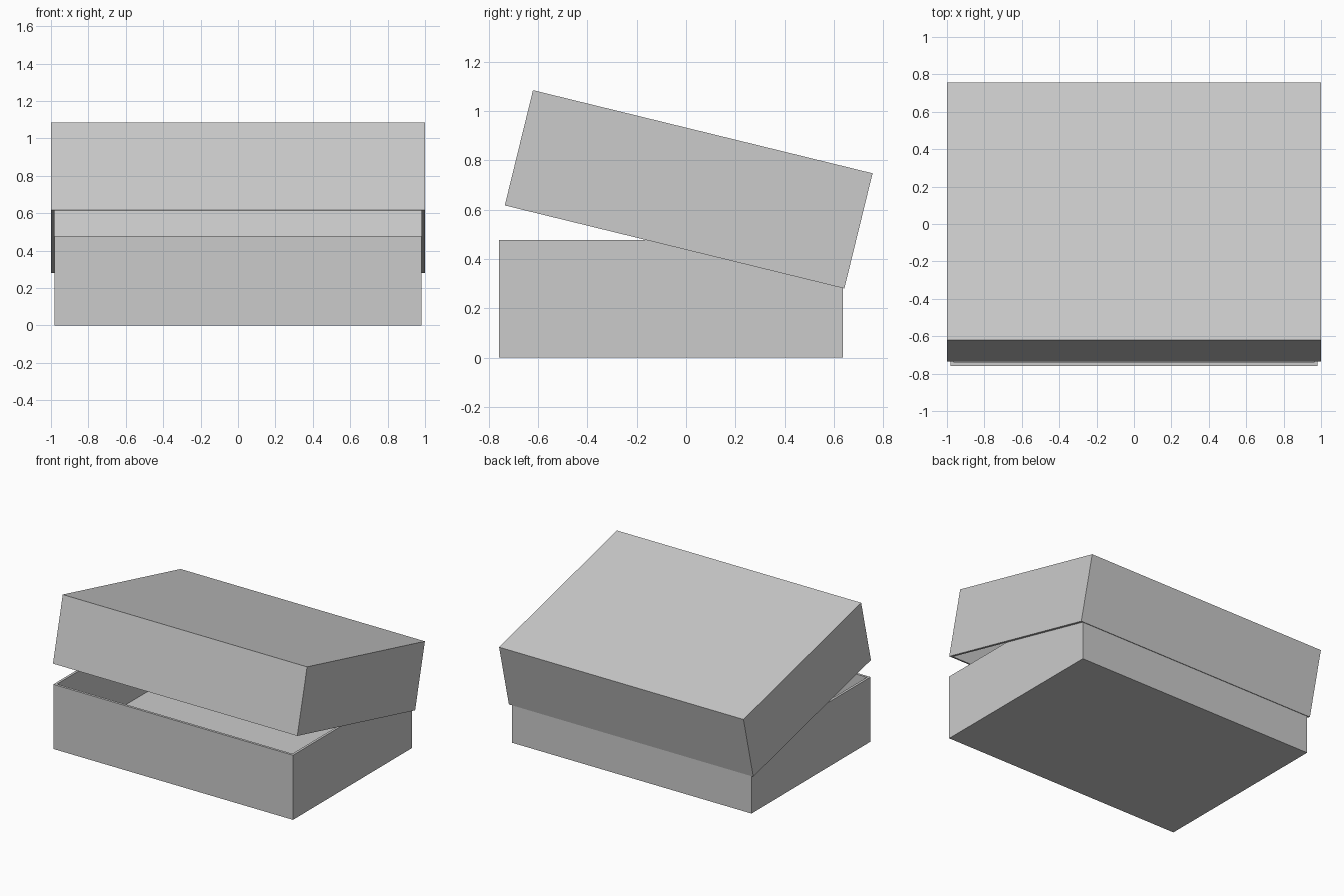
import bpy, bmesh, math
from mathutils import Matrix, Vector

if "Cube" in bpy.data.objects:
    bpy.data.objects.remove(bpy.data.objects["Cube"])

WALL = 0.018


def open_box(name, size, centre, tilt=0.0):
    """Thin-walled box, open on its local +z side, rotated about x."""
    bm = bmesh.new()
    bmesh.ops.create_cube(bm, size=1, matrix=Matrix.Diagonal((*size, 1)))
    bm.normal_update()
    top = max(bm.faces, key=lambda f: f.calc_center_median().z)
    # inset the rim, then sink the inner face to hollow the box
    bmesh.ops.inset_region(bm, faces=[top], thickness=WALL, use_even_offset=True)
    floor = bmesh.ops.extrude_discrete_faces(bm, faces=[top])["faces"][0]
    bmesh.ops.translate(bm, verts=floor.verts, vec=Vector((0, 0, WALL - size[2])))
    bmesh.ops.recalc_face_normals(bm, faces=bm.faces)
    mesh = bpy.data.meshes.new(name)
    bm.to_mesh(mesh)
    bm.free()
    obj = bpy.data.objects.new(name, mesh)
    obj.location = centre
    obj.rotation_euler.x = tilt
    bpy.context.collection.objects.link(obj)
    return obj


# Box bottom, open upward
open_box("box_base", (1.962, 1.394, 0.478), (0, -0.061, 0.239))

# Lid, upside-down open box resting tilted on the base
open_box("box_lid", (2.0, 1.418, 0.481), (0, 0.011, 0.6825),
         math.pi - math.radians(13.75))
